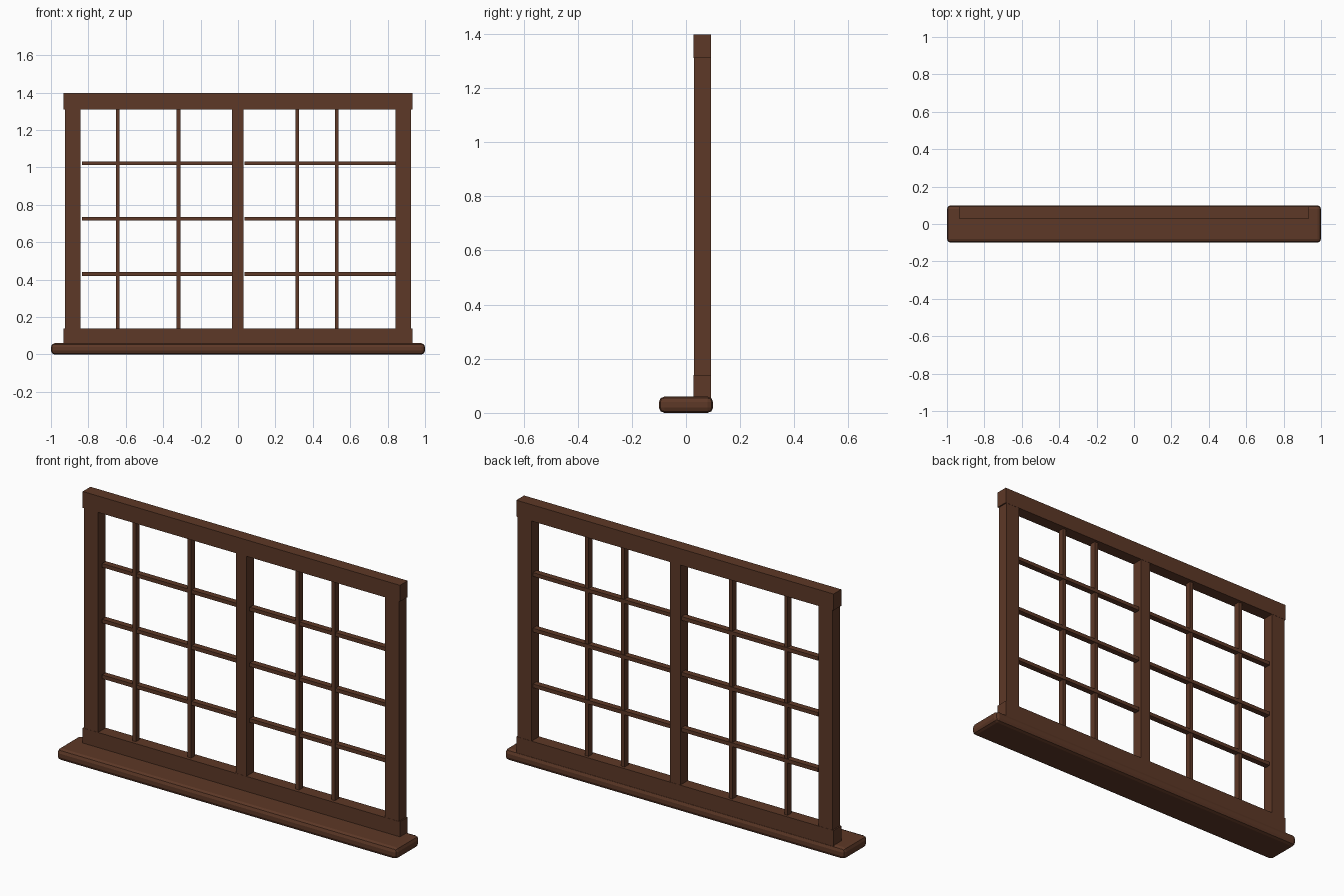
import bpy

if "Cube" in bpy.data.objects:
    bpy.data.objects.remove(bpy.data.objects["Cube"])

wood = bpy.data.materials.new("brown_wood")
wood.diffuse_color = (0.11, 0.04, 0.02, 1)
wood.use_nodes = True
wood.node_tree.nodes["Principled BSDF"].inputs["Base Color"].default_value = wood.diffuse_color


def box(name, x, y, z, bevel=0):
    """Box from (min, max) ranges, with an optional rounded edge."""
    bpy.ops.mesh.primitive_cube_add(
        size=1, location=[(r[0] + r[1]) / 2 for r in (x, y, z)])
    ob = bpy.context.object
    ob.name = name
    ob.scale = [r[1] - r[0] for r in (x, y, z)]
    bpy.ops.object.transform_apply(location=False, rotation=False, scale=True)
    ob.data.materials.append(wood)
    if bevel:
        mod = ob.modifiers.new("rounded_edges", 'BEVEL')
        mod.width = bevel
        mod.segments = 2
    return ob


FRAME_Y = (0.028, 0.093)

# Sill
box("sill", (-1, 1), (-0.1, 0.1), (0, 0.06), 0.02)

# Outer frame: rails slightly wider and deeper than the stiles
box("bottom_rail", (-0.933, 0.933), FRAME_Y, (0.05, 0.14))
box("top_rail", (-0.933, 0.933), FRAME_Y, (1.31, 1.397))
STILE_Y = (FRAME_Y[0] + 0.001, FRAME_Y[1] - 0.001)
box("left_stile", (-0.926, -0.843), STILE_Y, (0.14, 1.31))
box("right_stile", (0.843, 0.926), STILE_Y, (0.14, 1.31))
box("centre_mullion", (-0.031, 0.029), STILE_Y, (0.14, 1.31))

# Vertical glazing bars, unevenly spaced
for x in (-0.643, -0.318, 0.317, 0.528):
    box("vertical_bar", (x - 0.01, x + 0.01), (0.046, 0.078), (0.14, 1.31))

# Horizontal glazing bars, one row per pane on each side of the mullion
for z in (0.43, 0.726, 1.022):
    for x in ((-0.835, -0.03), (0.034, 0.844)):
        box("horizontal_bar", x, (0.05, 0.082), (z - 0.01, z + 0.01))
